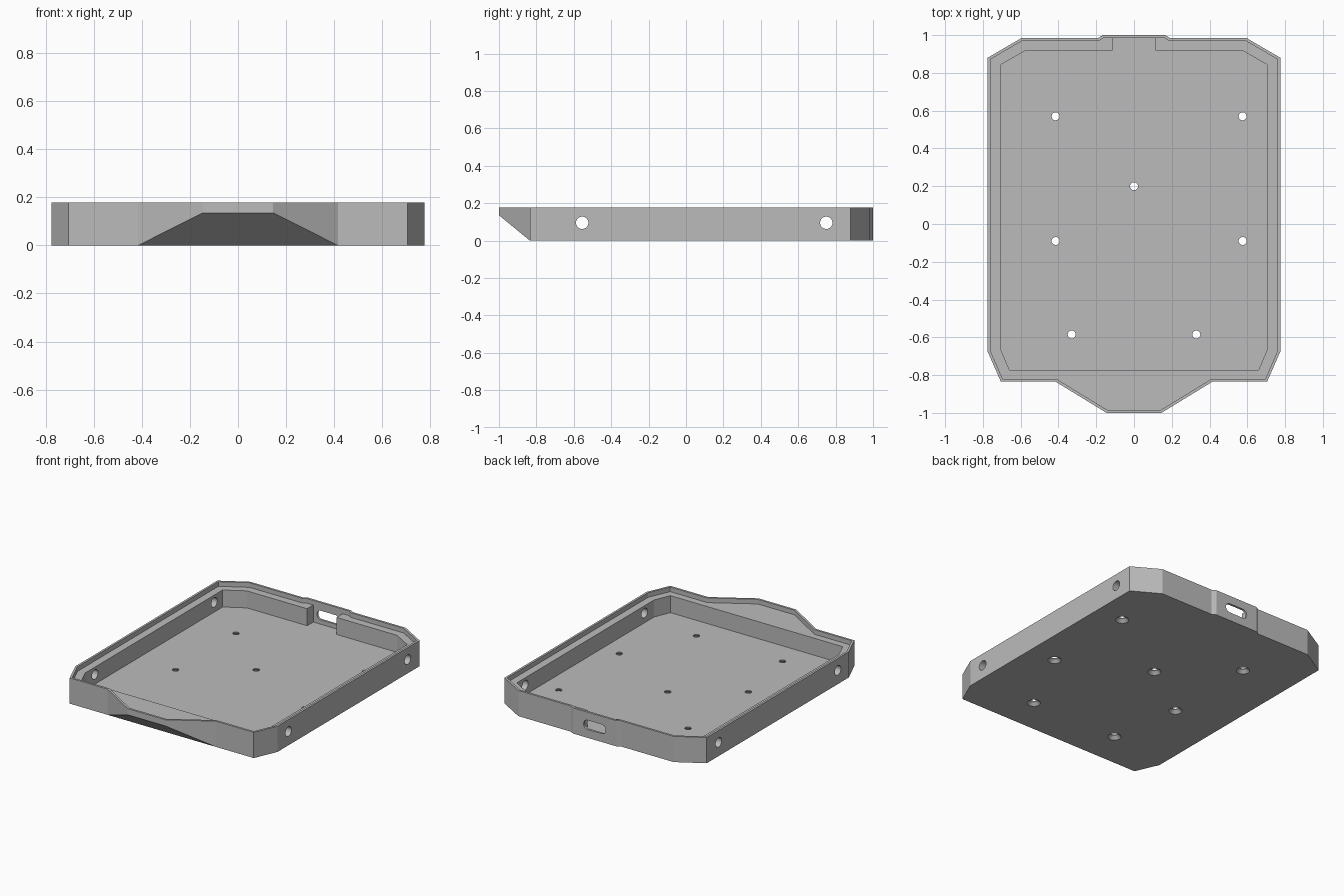
import bpy
import bmesh
from math import pi
from mathutils import Matrix, Vector

if "Cube" in bpy.data.objects:
    bpy.data.objects.remove(bpy.data.objects["Cube"], do_unlink=True)

HEIGHT = 0.178
LEDGE = 0.146
FLOOR = 0.028


def to_object(name, bm):
    bmesh.ops.recalc_face_normals(bm, faces=bm.faces)
    mesh = bpy.data.meshes.new(name)
    bm.to_mesh(mesh)
    bm.free()
    obj = bpy.data.objects.new(name, mesh)
    bpy.context.collection.objects.link(obj)
    return obj


def mirrored(half):
    """Close a right-hand outline (front to back) with its mirror image."""
    return half + [(-x, y) for x, y in reversed(half)]


def inset(points, d):
    """Move every edge of a counter-clockwise outline inward by d."""
    pts = [Vector(p) for p in points]
    result = []
    for i, p in enumerate(pts):
        a = (p - pts[i - 1]).normalized()
        b = (pts[(i + 1) % len(pts)] - p).normalized()
        na, nb = Vector((-a.y, a.x)), Vector((-b.y, b.x))
        result.append(p + (na + nb) * d / (1 + na.dot(nb)))
    return result


def prism(name, points, low, high):
    bm = bmesh.new()
    face = bm.faces.new([bm.verts.new((p[0], p[1], low)) for p in points])
    ext = bmesh.ops.extrude_face_region(bm, geom=[face])["geom"]
    verts = [v for v in ext if isinstance(v, bmesh.types.BMVert)]
    bmesh.ops.translate(bm, verts=verts, vec=(0, 0, high - low))
    return to_object(name, bm)


def cone(name, centre, r1, r2, depth, axis=None):
    bm = bmesh.new()
    turn = Matrix.Rotation(pi / 2, 4, axis) if axis else Matrix()
    bmesh.ops.create_cone(bm, cap_ends=True, segments=32, radius1=r1, radius2=r2,
                          depth=depth, matrix=Matrix.Translation(centre) @ turn)
    return to_object(name, bm)


def cut(target, cutter):
    cutter.hide_render = True
    mod = target.modifiers.new("cut", "BOOLEAN")
    mod.operation = "DIFFERENCE"
    mod.solver = "EXACT"
    mod.object = cutter
    bpy.context.view_layer.objects.active = target
    bpy.ops.object.modifier_apply(modifier=mod.name)
    bpy.data.objects.remove(cutter, do_unlink=True)


# Tray body with a pointed front chin and a shallow back bump
outline = mirrored([(0.145, -1), (0.415, -0.835), (0.705, -0.835), (0.775, -0.675),
                    (0.775, 0.88), (0.595, 0.985), (0.19, 0.985), (0.165, 1)])
tray = prism("tray", outline, 0, HEIGHT)

# Recessed ledge inside the thin rim
cut(tray, prism("ledge_cutter", inset(outline, 0.015), LEDGE, 0.3))

# Main cavity, with the notch in the back wall
cavity = mirrored([(0.66, -0.772), (0.707, -0.66), (0.707, 0.842),
                   (0.575, 0.918), (0.113, 0.918), (0.113, 0.985)])
cut(tray, prism("cavity_cutter", cavity, FLOOR, 0.3))

# Sloped underside of the chin: a y-z wedge swept along x
wedge = prism("chin_cutter", [(-0.774, -0.05), (-1.1, 0.217), (-1.1, -0.05)], -1, 1)
wedge.data.transform(Matrix(((0, 0, 1, 0), (1, 0, 0, 0), (0, 1, 0, 0), (0, 0, 0, 1))))
wedge.data.flip_normals() if wedge.data.polygons[0].normal.x > 0 else None
cut(tray, wedge)

# Countersunk screw holes in the floor
for x, y in [(-0.415, 0.57), (0.575, 0.57), (0, 0.2), (-0.415, -0.09),
             (0.575, -0.09), (-0.33, -0.585), (0.33, -0.585)]:
    cut(tray, cone("screw_cutter", (x, y, 0), 0.021, 0.021, 0.2))
    cut(tray, cone("countersink_cutter", (x, y, 0), 0.063, 0.021, 0.042))

# Round holes through both side walls
for y in (-0.555, 0.75):
    cut(tray, cone("side_hole_cutter", (0, y, 0.095), 0.033, 0.033, 2, "Y"))

# Rounded slot through the back wall
SLOT_Z, SLOT_R, SLOT_X = 0.09, 0.032, 0.053
slot = cone("slot_cutter", (0, 1, SLOT_Z), SLOT_R, SLOT_R, 0.1, "X")
for v in slot.data.vertices:
    if abs(v.co.x) > 0.001:
        v.co.x += SLOT_X if v.co.x > 0 else -SLOT_X
cut(tray, slot)

# Single grey plastic colour
grey = bpy.data.materials.new("grey_plastic")
grey.use_nodes = True
colour = (0.5, 0.5, 0.5, 1)
grey.diffuse_color = colour
grey.node_tree.nodes["Principled BSDF"].inputs["Base Color"].default_value = colour
tray.data.materials.clear()
tray.data.materials.append(grey)
for poly in tray.data.polygons:
    poly.material_index = 0
    poly.use_smooth = False
